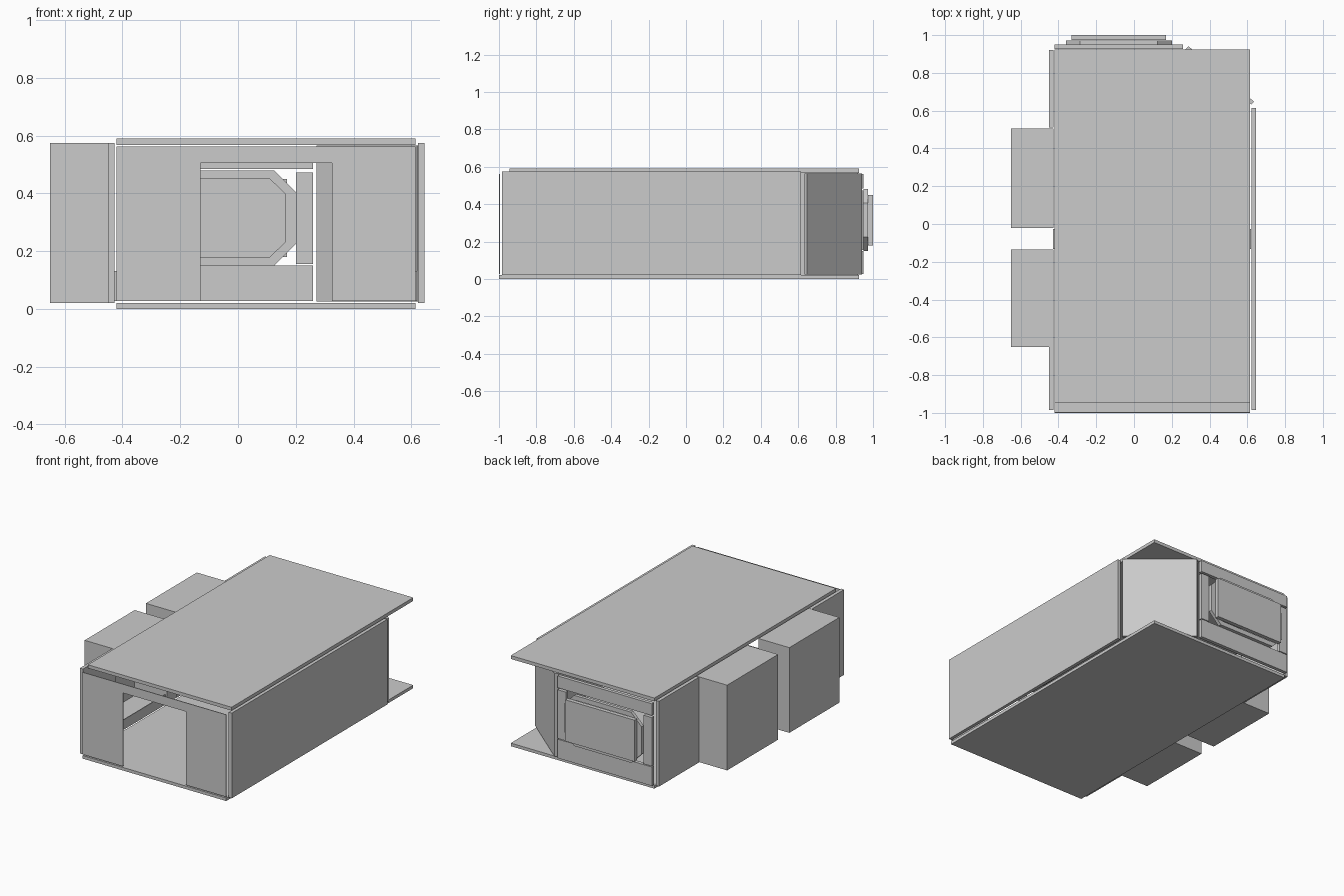
import bpy, bmesh
from mathutils import Vector

if "Cube" in bpy.data.objects:
    bpy.data.objects.remove(bpy.data.objects["Cube"])


def mesh_object(name, bm):
    bmesh.ops.recalc_face_normals(bm, faces=bm.faces)
    me = bpy.data.meshes.new(name)
    bm.to_mesh(me)
    bm.free()
    ob = bpy.data.objects.new(name, me)
    bpy.context.collection.objects.link(ob)
    return ob


def prism(name, outline, direction):
    """Extrude a flat outline along a vector."""
    bm = bmesh.new()
    f = bm.faces.new([bm.verts.new(p) for p in outline])
    r = bmesh.ops.extrude_face_region(bm, geom=[f])
    bmesh.ops.translate(bm, vec=Vector(direction),
                        verts=[v for v in r["geom"] if isinstance(v, bmesh.types.BMVert)])
    # the extrude operator keeps the start face only as a cap
    if f.is_valid is False or len(bm.faces) < len(outline) + 2:
        bmesh.ops.holes_fill(bm, edges=bm.edges)
    return mesh_object(name, bm)


def box(name, x0, x1, y0, y1, z0, z1):
    return prism(name, [(x0, y0, z0), (x1, y0, z0), (x1, y1, z0), (x0, y1, z0)],
                 (0, 0, z1 - z0))


# Floor and roof slabs
box("floor_slab", -.42, .615, -1.0, .925, 0, .02)
box("roof_slab", -.42, .615, -.945, .925, .568, .59)

# Thin front wall with its doorway
prism("front_wall", [(-.42, -1, .027), (-.13, -1, .027), (-.13, -1, .505), (.325, -1, .505),
                     (.325, -1, .027), (.615, -1, .027), (.615, -1, .562), (-.42, -1, .562)],
      (0, .005, 0))

# Side walls
box("right_wall", .623, .645, -.985, .615, .02, .575)
box("left_wall_front", -.45, -.427, -.985, -.652, .02, .575)
box("left_wall_back", -.45, -.427, .51, .92, .02, .575)

# Small wall plates facing each other at mid room
box("left_wall_plate", -.43, -.42, -.132, -.027, .027, .132)
box("right_wall_plate", .612, .62, -.132, -.027, .027, .132)

# Two alcoves, open towards the room, each with a low sill
for tag, y0, y1 in (("front", -.65, -.135), ("back", -.02, .505)):
    alcove = box("alcove_" + tag, -.65, -.427, y0, y1, .02, .575)
    bm = bmesh.new()
    bm.from_mesh(alcove.data)
    bm.normal_update()
    room_side = [f for f in bm.faces if f.normal.x > .9]
    bmesh.ops.delete(bm, geom=room_side, context='FACES_ONLY')
    bm.to_mesh(alcove.data)
    bm.free()
    box("alcove_sill_" + tag, -.432, -.427, y0, y1, .02, .085)

# Slanted corner panel
prism("corner_panel", [(.272, .925, .025), (.62, .633, .025), (.635, .648, .025), (.288, .941, .025)],
      (0, 0, .54))

# Back wall around the window opening
box("back_wall_top", -.42, .26, .927, .95, .485, .562)
box("back_wall_bottom", -.42, .26, .927, .95, .027, .15)
box("back_wall_post_right", .2, .26, .927, .95, .155, .472)
box("back_wall_post_left", -.42, -.36, .927, .95, .155, .472)


# Eight-sided window frame of mitred pieces
def octagon(x0, x1, z0, z1, cx, cz):
    return [(x0 + cx, z0), (x1 - cx, z0), (x1, z0 + cz), (x1, z1 - cz),
            (x1 - cx, z1), (x0 + cx, z1), (x0, z1 - cz), (x0, z0 + cz)]


outer = octagon(-.36, .2, .15, .48, .075, .075)
inner = octagon(-.325, .165, .18, .45, .055, .053)
for i in range(8):
    j = (i + 1) % 8
    prism("window_frame_%d" % i,
          [(x, .95, z) for x, z in (outer[i], outer[j], inner[j], inner[i])], (0, .022, 0))

# Outer panel closing the window
box("window_back_panel", -.33, .17, .974, 1.0, .18, .45)
